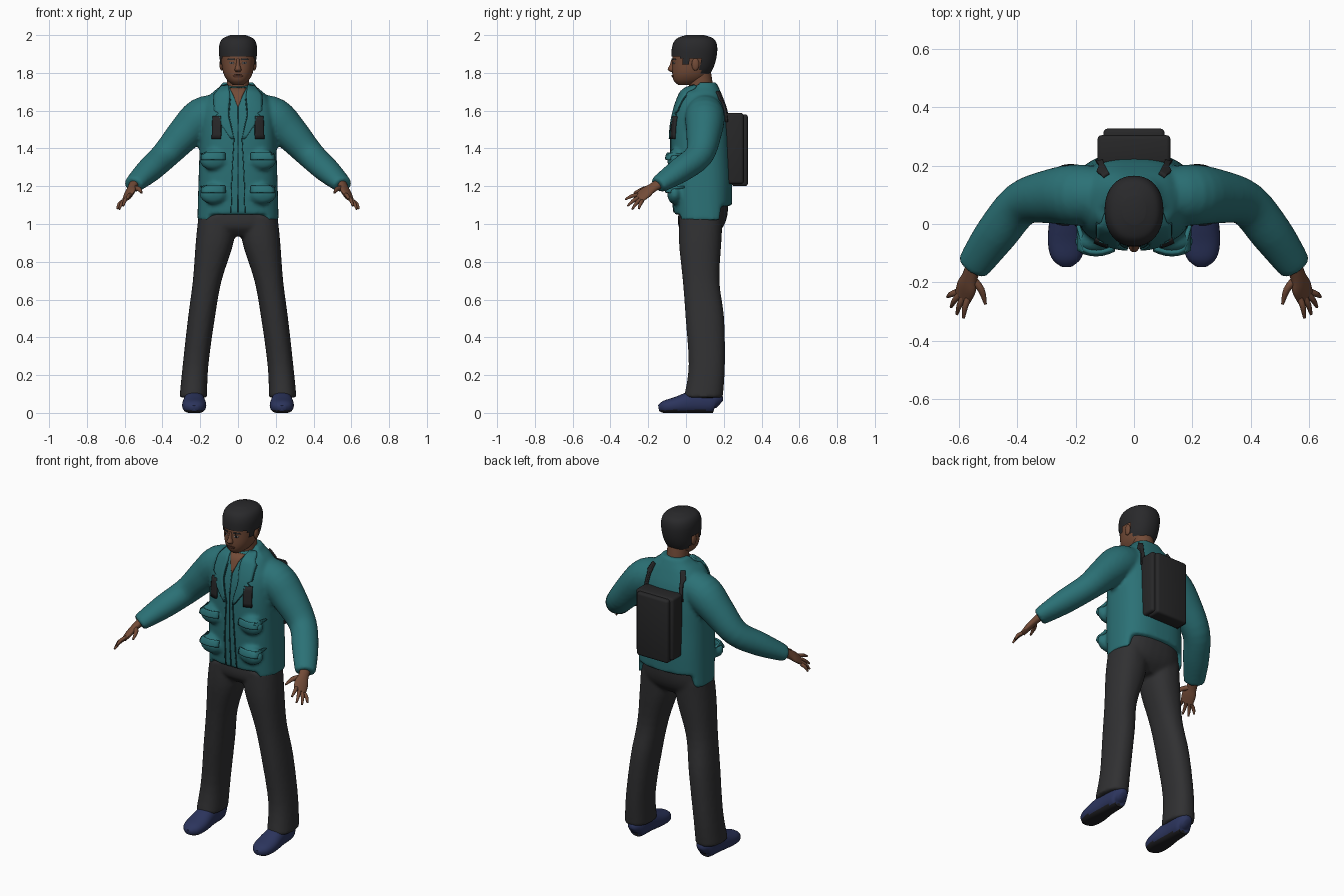
import bpy, bmesh, math
from mathutils import Vector, Matrix
from mathutils.bvhtree import BVHTree

old = bpy.data.objects.get("Cube")
if old:
    bpy.data.objects.remove(old)


def material(name, r, g, b):
    m = bpy.data.materials.new(name)
    m.use_nodes = True
    m.diffuse_color = (r, g, b, 1)
    node = m.node_tree.nodes["Principled BSDF"]
    node.inputs["Base Color"].default_value = (r, g, b, 1)
    node.inputs["Roughness"].default_value = 0.8
    return m


TEAL = material("teal cloth", .024, .165, .18)
SEAM = material("dark teal seam", .01, .06, .065)
SKIN = material("brown skin", .17, .07, .038)
LIP = material("dark skin", .085, .032, .02)
HAIR = material("black hair", .022, .022, .024)
PANTS = material("charcoal trousers", .03, .03, .032)
PACK = material("black bag", .02, .02, .021)
SHOE = material("navy shoe", .025, .035, .11)
SOLE = material("black sole", .015, .015, .018)
EYE = material("eye white", .3, .27, .25)


def smooth_path(rows, steps):
    """Catmull-Rom interpolation of rows of numbers."""
    out = []
    last = len(rows) - 1
    for i in range(last):
        a, b, c, d = (rows[max(0, min(last, i + k))] for k in (-1, 0, 1, 2))
        for j in range(steps):
            t = j / steps
            out.append([q + t / 2 * (r - p + t * (2 * p - 5 * q + 4 * r - s
                        + t * (3 * (q - r) + s - p)))
                        for p, q, r, s in zip(a, b, c, d)])
    return out + [list(rows[-1])]


def loft(bm, sections, s=1, side=None, seg=28, steps=4, power=2.0):
    """Skin rings (x, y, z, half width, half depth); s mirrors in x."""
    path = smooth_path(sections, steps)
    centres = [Vector(p[:3]) for p in path]
    rings, ends = [], []
    for i, p in enumerate(path):
        u, v = Vector((1, 0, 0)), Vector((0, 1, 0))
        if side:
            t = (centres[min(i + 1, len(path) - 1)] - centres[max(i - 1, 0)]).normalized()
            u = Vector(side)
            u = (u - t * u.dot(t)).normalized()
            v = t.cross(u)
        ring = []
        for k in range(seg):
            a = math.tau * k / seg
            c, n = (math.copysign(abs(f) ** (2 / power), f) for f in (math.cos(a), math.sin(a)))
            q = centres[i] + u * c * max(p[3], .002) + v * n * max(p[4], .002)
            ring.append(bm.verts.new((q.x * s, q.y, q.z)))
        rings.append(ring)
        ends.append(Vector((centres[i].x * s, centres[i].y, centres[i].z)))
    for lo, hi in zip(rings, rings[1:]):
        for k in range(seg):
            n = (k + 1) % seg
            bm.faces.new((lo[k], lo[n], hi[n], hi[k]))
    for ring, centre in ((rings[0], ends[0]), (rings[-1], ends[-1])):
        pole = bm.verts.new(centre)
        for k in range(seg):
            bm.faces.new((ring[k], ring[(k + 1) % seg], pole))


def ball(bm, place, size):
    m = Matrix.Translation(place) @ Matrix.Diagonal((*size, 1))
    bmesh.ops.create_uvsphere(bm, u_segments=20, v_segments=12, radius=1, matrix=m)


def finish(name, bm, *mats, fuse=False):
    bmesh.ops.recalc_face_normals(bm, faces=bm.faces)
    mesh = bpy.data.meshes.new(name)
    bm.to_mesh(mesh)
    bm.free()
    for m in mats:
        mesh.materials.append(m)
    mesh.shade_smooth()
    mesh.set_sharp_from_angle(angle=math.radians(50))
    ob = bpy.data.objects.new(name, mesh)
    bpy.context.scene.collection.objects.link(ob)
    if fuse:
        r = ob.modifiers.new("fuse", "REMESH")
        r.mode, r.voxel_size, r.use_smooth_shade = "VOXEL", .011, True
        ob.modifiers.new("soften", "SMOOTH").iterations = 3
    return ob


def surface(ob):
    bpy.context.view_layer.update()
    return BVHTree.FromObject(ob, bpy.context.evaluated_depsgraph_get())


def panel(name, mat, tree, rows, s=1, lift=.004, face=-1, cols=6):
    """Thin plate of rows (z, x0, x1) laid on a surface from front or back."""
    bm = bmesh.new()
    grid = []
    for a, b in zip(rows, rows[1:]):
        for j in range(6 if b is rows[-1] else 5):
            z, x0, x1 = (p + (q - p) * j / 5 for p, q in zip(a, b))
            line = []
            for k in range(cols + 1):
                x = s * (x0 + (x1 - x0) * k / cols)
                hit = tree.ray_cast(Vector((x, face * 2, z)), Vector((0, -face, 0)))[0]
                if hit is None:
                    hit = tree.find_nearest(Vector((x, face * .1, z)))[0]
                line.append(bm.verts.new((x, hit.y + face * lift / 2, z)))
            grid.append(line)
    for lo, hi in zip(grid, grid[1:]):
        for k in range(cols):
            bm.faces.new((lo[k], lo[k + 1], hi[k + 1], hi[k]))
    ob = finish(name, bm, mat)
    mod = ob.modifiers.new("thickness", "SOLIDIFY")
    mod.thickness, mod.offset = lift * 1.8, 0


SIDES = ((1, "left"), (-1, "right"))

# Jacket: torso with a stepped hem, sleeves and bulging pockets
bm = bmesh.new()
loft(bm, [(0, .09, 1.02, .215, .15), (0, .085, 1.2, .21, .16), (0, .08, 1.35, .205, .16),
          (0, .078, 1.5, .2, .155), (0, .08, 1.6, .19, .14), (0, .08, 1.68, .15, .112),
          (0, .082, 1.725, .1, .09), (0, .085, 1.75, .08, .075)], power=2.6, seg=48, steps=6)
for v in bm.verts:
    hem = 1.1 if v.co.y > .18 else 1.02 if abs(v.co.x) > .15 else 1.05
    v.co.z = max(v.co.z, hem)
    if v.co.z > 1.7 and v.co.y < .06:
        v.co.z -= (v.co.z - 1.7) * .5
for s, _ in SIDES:
    loft(bm, [(.09, .1, 1.6, .09, .09), (.19, .1, 1.565, .105, .105), (.28, .095, 1.48, .095, .092),
              (.385, .07, 1.365, .077, .074), (.47, -.03, 1.285, .073, .066),
              (.535, -.12, 1.225, .062, .05), (.555, -.15, 1.205, .055, .042)],
         s, side=(.7, .7, 0))
    for z in (1.34, 1.16):
        ball(bm, (s * .13, -.06, z), (.075, .04, .055))
jacket = finish("jacket", bm, TEAL, fuse=True)
cloth = surface(jacket)

# Open neck, collar lapels, front seams and pocket flaps
panel("open_neck", SKIN, cloth, [(1.72, -.045, .045), (1.68, -.024, .024), (1.62, -.002, .002)])
panel("front_zip", SEAM, cloth, [(1.62, -.002, .002), (1.06, -.002, .002)], cols=1)
for s, tag in SIDES:
    panel(tag + "_lapel", TEAL, cloth, [(1.73, .05, .085), (1.68, .042, .125), (1.6, .05, .125),
          (1.585, .05, .1), (1.57, .05, .118), (1.45, .022, .034)], s, lift=.009)
    panel(tag + "_lapel_seam", SEAM, cloth, [(1.68, .123, .128), (1.6, .123, .128),
          (1.585, .098, .103), (1.57, .116, .121), (1.45, .032, .037)], s, cols=1)
    panel(tag + "_front_edge", SEAM, cloth, [(1.66, .038, .043), (1.58, .046, .05),
          (1.45, .019, .024), (1.25, .03, .035), (1.06, .034, .039)], s, cols=1)
    panel(tag + "_chest_patch", PACK, cloth, [(1.57, .088, .132), (1.45, .09, .136)], s, lift=.009)
    for z in (1.375, 1.2):
        panel(tag + "_pocket_flap", TEAL, cloth, [(z, .07, .19), (z - .035, .068, .192)], s, lift=.009)
    panel(tag + "_back_strap", PACK, cloth, [(1.54, .11, .13), (1.64, .1, .118), (1.66, .095, .125),
          (1.7, .085, .105)], s, lift=.009, face=1)

# Trousers
bm = bmesh.new()
loft(bm, [(0, .1, 1.12, .19, .125), (0, .088, 1.04, .205, .13), (0, .078, .98, .2, .115),
          (0, .075, .935, .1, .07)], power=2.4)
for s, _ in SIDES:
    loft(bm, [(.11, .08, 1.04, .1, .115), (.124, .075, .9, .1, .112), (.163, .08, .7, .076, .097),
              (.194, .1, .5, .071, .102), (.225, .11, .25, .068, .096), (.237, .092, .08, .073, .103)],
         s, power=2.3)
finish("trousers", bm, PANTS, fuse=True)

# Shoes with flat dark soles
for s, tag in SIDES:
    bm = bmesh.new()
    loft(bm, [(.23, .178, .045, .02, .025), (.23, .15, .06, .048, .06), (.232, .05, .058, .054, .062),
              (.232, -.05, .04, .064, .045), (.232, -.115, .03, .052, .034), (.232, -.145, .025, .02, .015)],
         s, side=(1, 0, 0), power=2.3)
    for v in bm.verts:
        v.co.z = max(v.co.z, 0)
    for f in bm.faces:
        f.material_index = int(f.calc_center_median().z < .014)
    finish(tag + "_shoe", bm, SHOE, SOLE)

# Head with nose, ears and neck
skull = [(0, -.005, 1.735, .025, .035), (0, .015, 1.76, .056, .08), (0, .027, 1.8, .078, .1),
         (0, .038, 1.86, .088, .11), (0, .043, 1.925, .09, .11), (0, .045, 1.965, .073, .09),
         (0, .045, 1.985, .03, .04)]
bm = bmesh.new()
loft(bm, skull, steps=6, power=2.2, seg=36)
head = finish("head", bm, SKIN)
face = surface(head)
bm = bmesh.new()
loft(bm, [(0, .085, 1.6, .07, .07), (0, .08, 1.72, .06, .064), (0, .07, 1.82, .06, .06)])
finish("neck", bm, SKIN)
bm = bmesh.new()
loft(bm, [(0, -.064, 1.875, .008, .012), (0, -.072, 1.84, .011, .015), (0, -.077, 1.818, .018, .02),
          (0, -.068, 1.805, .012, .012)], seg=16)
finish("nose", bm, SKIN)
panel("mouth", LIP, face, [(1.79, -.018, .018), (1.784, -.027, .027), (1.776, -.016, .016)], lift=.003)
for s, tag in SIDES:
    bm = bmesh.new()
    ball(bm, (s * .087, .05, 1.845), (.011, .02, .033))
    finish(tag + "_ear", bm, SKIN)
    panel(tag + "_eye", EYE, face, [(1.857, .026, .042), (1.852, .02, .048), (1.847, .026, .042)], s, .002)
    panel(tag + "_iris", SOLE, face, [(1.858, .029, .038), (1.846, .029, .038)], s, .003)
    panel(tag + "_brow", HAIR, face, [(1.876, .02, .05), (1.868, .016, .056)], s, .003)


# Hair: enlarged skull trimmed along a hairline
def hairline(y):
    return 1.885 if y < -.025 else 1.845 if y < .025 else 1.875 if y < .075 else 1.795


bm = bmesh.new()
loft(bm, [(x, y + .003, z + .015, a + .01, b + .009) for x, y, z, a, b in skull],
     steps=10, power=2.2, seg=40)
low = [f for f in bm.faces if f.calc_center_median().z < hairline(f.calc_center_median().y)]
bmesh.ops.delete(bm, geom=low, context="FACES")
finish("hair", bm, HAIR)

# Hands: palm, four fingers and a thumb
for s, tag in SIDES:
    bm = bmesh.new()
    across = Vector((.72, .25, -.6))
    loft(bm, [(.545, -.13, 1.22, .03, .025), (.563, -.18, 1.19, .03, .02), (.574, -.215, 1.165, .04, .018),
              (.588, -.25, 1.135, .036, .012)], s, side=across, seg=16)
    knuckle = Vector((.587, -.24, 1.138))
    tips = ((.585, -.322, 1.13), (.608, -.31, 1.095), (.628, -.285, 1.078), (.64, -.25, 1.08))
    for i, tip in enumerate(tips):
        base = knuckle + across * (i - 1.5) * .019
        mid = base.lerp(Vector(tip), .5) + Vector((.004, 0, .006))
        loft(bm, [(*base, .011, .011), (*mid, .01, .01), (*tip, .005, .005)], s, side=across, seg=10)
    loft(bm, [(.557, -.185, 1.19, .014, .014), (.525, -.225, 1.185, .013, .012),
              (.51, -.275, 1.165, .005, .005)], s, side=across, seg=10)
    finish(tag + "_hand", bm, SKIN)

# Backpack: wide body plus a narrower outer pocket
for name, centre, size in (("bag_body", (0, .255, 1.4), (.25, .1, .375)),
                           ("bag_pocket", (0, .285, 1.39), (.21, .085, .38))):
    bm = bmesh.new()
    m = Matrix.Translation(centre) @ Matrix.Diagonal((*size, 1))
    bmesh.ops.create_cube(bm, size=1, matrix=m)
    bmesh.ops.bevel(bm, geom=bm.edges[:], offset=.014, segments=3, profile=.5, affect="EDGES")
    finish(name, bm, PACK)
